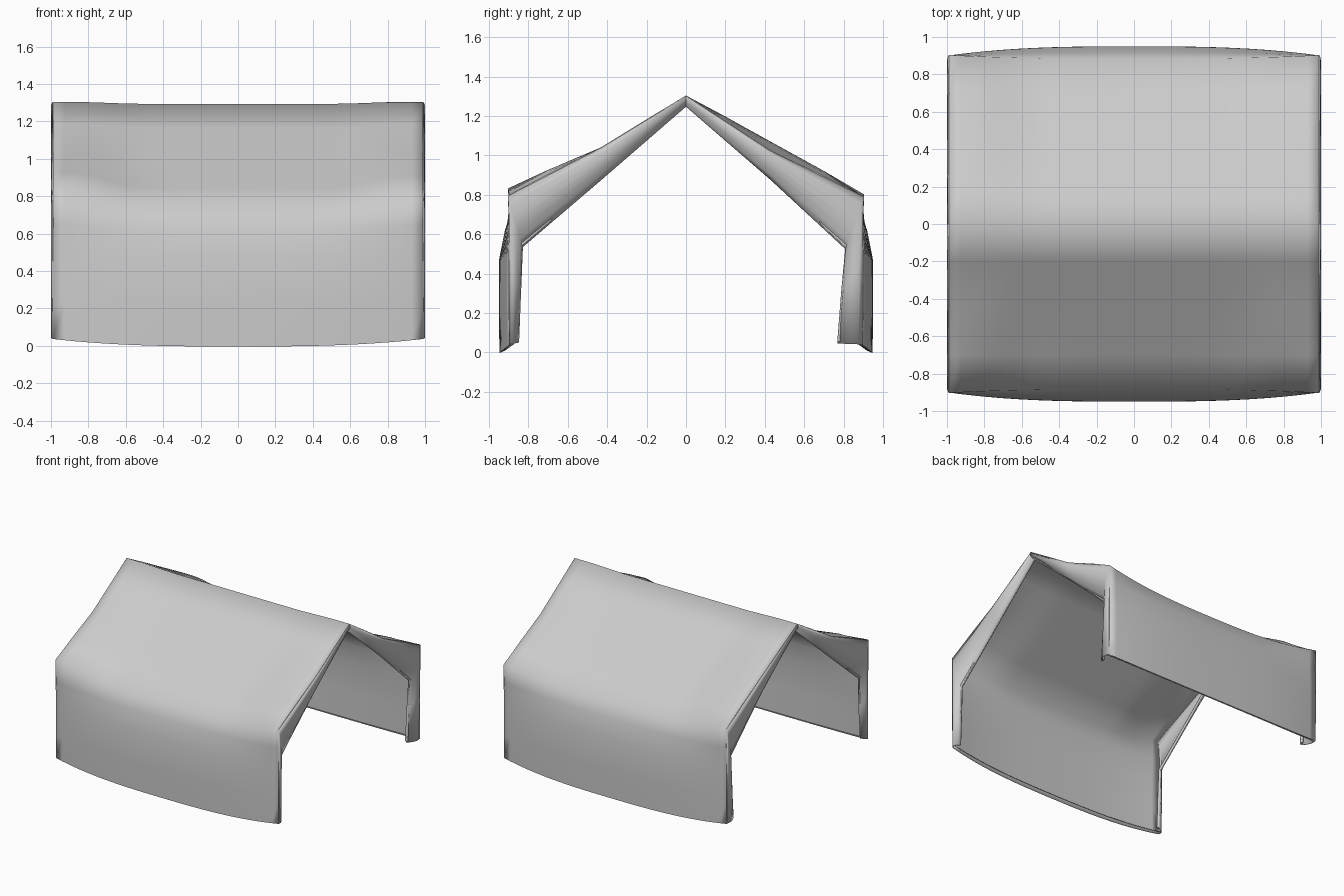
import bpy, bmesh, math
from mathutils import Vector

cube = bpy.data.objects.get("Cube")
if cube:
    bpy.data.objects.remove(cube, do_unlink=True)

cloth = bpy.data.materials.new("grey cloth")
cloth.use_nodes = True
cloth.diffuse_color = (0.6, 0.6, 0.6, 1)
cloth.node_tree.nodes["Principled BSDF"].inputs["Base Color"].default_value = (0.6, 0.6, 0.6, 1)

HALF = 0.99
STEPS = 32
# Slack half section (y, z) from ridge to hem at the middle of the length
MIDDLE = [(0, 1.29), (.2, 1.163), (.43, 1.015), (.7, .843), (.88, .725),
          (.915, .62), (.945, .47), (.946, .22), (.945, 0), (.92, .012)]
# Taut corners, keyed by (end, side): heights at mid slope and at the eave
CORNERS = {(-1, -1): (1.037, .83), (1, -1): (1.037, .795),
           (1, 1): (1.02, .79), (-1, 1): (1.065, .8)}
# Inner edge of the end flaps, keyed by side
INNER = {-1: [(0, 1.25), (.43, .877), (.83, .535), (.84, .3), (.85, .05)],
         1: [(0, 1.25), (.43, .877), (.81, .525), (.79, .3), (.77, .045)]}


def end_section(end, side):
    mid, eave = CORNERS[end, side]
    return [(0, 1.3), (.2, (1.3 + mid) / 2 + .01), (.43, mid), (.7, mid * .42 + eave * .58 + .005),
            (.9, eave), (.893, .65), (.897, .47), (.897, .22), (.895, .04), (.875, .045)]


def smoothstep(a, b, x):
    t = min(max((x - a) / (b - a), 0), 1)
    return t * t * (3 - 2 * t)


def half_section(x, side):
    end = end_section(1 if x > 0 else -1, side)
    # The roof lifts quickly near the ends, the eave and walls gradually
    lift, pull = smoothstep(.5, .9, abs(x)), abs(x) ** 2.8
    return [Vector(m).lerp(Vector(e), lift if i < 4 else pull)
            for i, (m, e) in enumerate(zip(MIDDLE, end))]


def add_grid(bm, rows):
    grid = [[bm.verts.new(p) for p in row] for row in rows]
    for a, b in zip(grid, grid[1:]):
        for i in range(len(a) - 1):
            bm.faces.new((a[i], a[i + 1], b[i + 1], b[i]))


def make_sheet(name, rows, thickness):
    bm = bmesh.new()
    add_grid(bm, rows)
    bmesh.ops.recalc_face_normals(bm, faces=bm.faces)
    mesh = bpy.data.meshes.new(name)
    bm.to_mesh(mesh)
    bm.free()
    mesh.materials.append(cloth)
    ob = bpy.data.objects.new(name, mesh)
    bpy.context.collection.objects.link(ob)
    bpy.ops.object.select_all(action='DESELECT')
    ob.select_set(True)
    bpy.context.view_layer.objects.active = ob
    bpy.ops.object.shade_smooth_by_angle(angle=math.radians(85))
    mod = ob.modifiers.new("cloth thickness", 'SOLIDIFY')
    mod.thickness = thickness
    mod.offset = 0


# Roof and long walls, lofted from end to end
rows = []
for s in range(STEPS + 1):
    x = -1 + 2 * s / STEPS
    front, back = half_section(x, -1), half_section(x, 1)
    section = [(-p.x, p.y) for p in reversed(front)] + [(p.x, p.y) for p in back[1:]]
    rows.append([(x * HALF, y, z) for y, z in section])
make_sheet("roof_and_walls", rows, 0.008)

for end, end_name in ((-1, "right"), (1, "left")):
    for side, side_name in ((-1, "front"), (1, "back")):
        outline = end_section(end, side)
        outer = [outline[i] for i in (0, 2, 4, 6, 8)]

        # Gable flap and corner strip, rounded over and turned inward
        rows = []
        for o, i in zip(outer, INNER[side]):
            row = []
            for k in range(7):
                t = k / 6
                p = Vector(o).lerp(Vector(i), t)
                x = HALF - 0.035 * t * t + 0.012 * math.sin(math.pi * t)
                row.append((end * x, side * p.x, p.y))
            rows.append(row)
        make_sheet(f"{end_name}_{side_name}_flap", rows, 0.006)

        # Rolled hem along the flap's inner edge
        curve = bpy.data.curves.new(f"{end_name}_{side_name}_hem", 'CURVE')
        curve.dimensions = '3D'
        curve.bevel_depth = 0.012
        curve.bevel_resolution = 2
        curve.use_fill_caps = True
        line = curve.splines.new('POLY')
        line.points.add(len(INNER[side]) - 1)
        for point, (y, z) in zip(line.points, INNER[side]):
            point.co = (end * (HALF - 0.035), side * (y + 0.01), z + 0.01, 1)
        curve.materials.append(cloth)
        hem = bpy.data.objects.new(curve.name, curve)
        bpy.context.collection.objects.link(hem)
